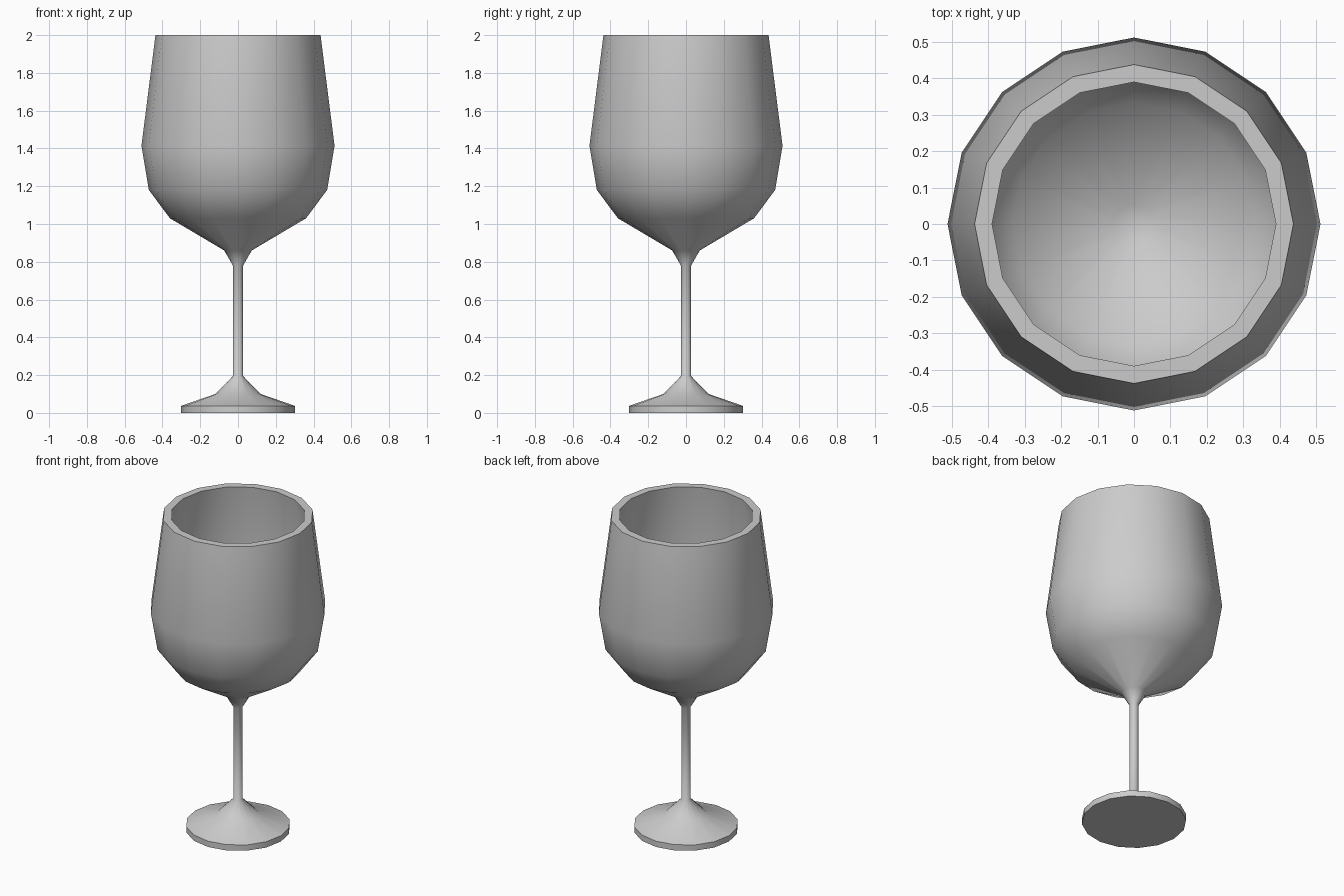
import bpy, bmesh, math

if "Cube" in bpy.data.objects:
    bpy.data.objects.remove(bpy.data.objects["Cube"])

SIDES = 16

# Outer profile (radius, height) from foot to rim, then inside of the bowl
profile = [
    (0.302, 0.0), (0.302, 0.037), (0.12, 0.10), (0.027, 0.195),
    (0.027, 0.78), (0.073, 0.86), (0.36, 1.03), (0.472, 1.18),
    (0.511, 1.415), (0.437, 2.0),
    (0.389, 2.0), (0.462, 1.415), (0.428, 1.20), (0.333, 1.07), (0.055, 0.905),
]

bm = bmesh.new()
rings = []
for r, z in profile:
    rings.append([bm.verts.new((r * math.cos(2 * math.pi * i / SIDES),
                                r * math.sin(2 * math.pi * i / SIDES), z))
                  for i in range(SIDES)])

# Walls between neighbouring rings
for a, b in zip(rings, rings[1:]):
    for i in range(SIDES):
        j = (i + 1) % SIDES
        bm.faces.new((a[i], a[j], b[j], b[i]))

# Underside of the foot and floor of the bowl
bm.faces.new(rings[0][::-1])
bm.faces.new(rings[-1])
bmesh.ops.recalc_face_normals(bm, faces=bm.faces)

mesh = bpy.data.meshes.new("wine_glass")
bm.to_mesh(mesh)
bm.free()
glass = bpy.data.objects.new("wine_glass", mesh)
bpy.context.collection.objects.link(glass)

# Smooth body with crisp foot and rim edges
bpy.context.view_layer.objects.active = glass
glass.select_set(True)
bpy.ops.object.shade_smooth_by_angle(angle=math.radians(50))
